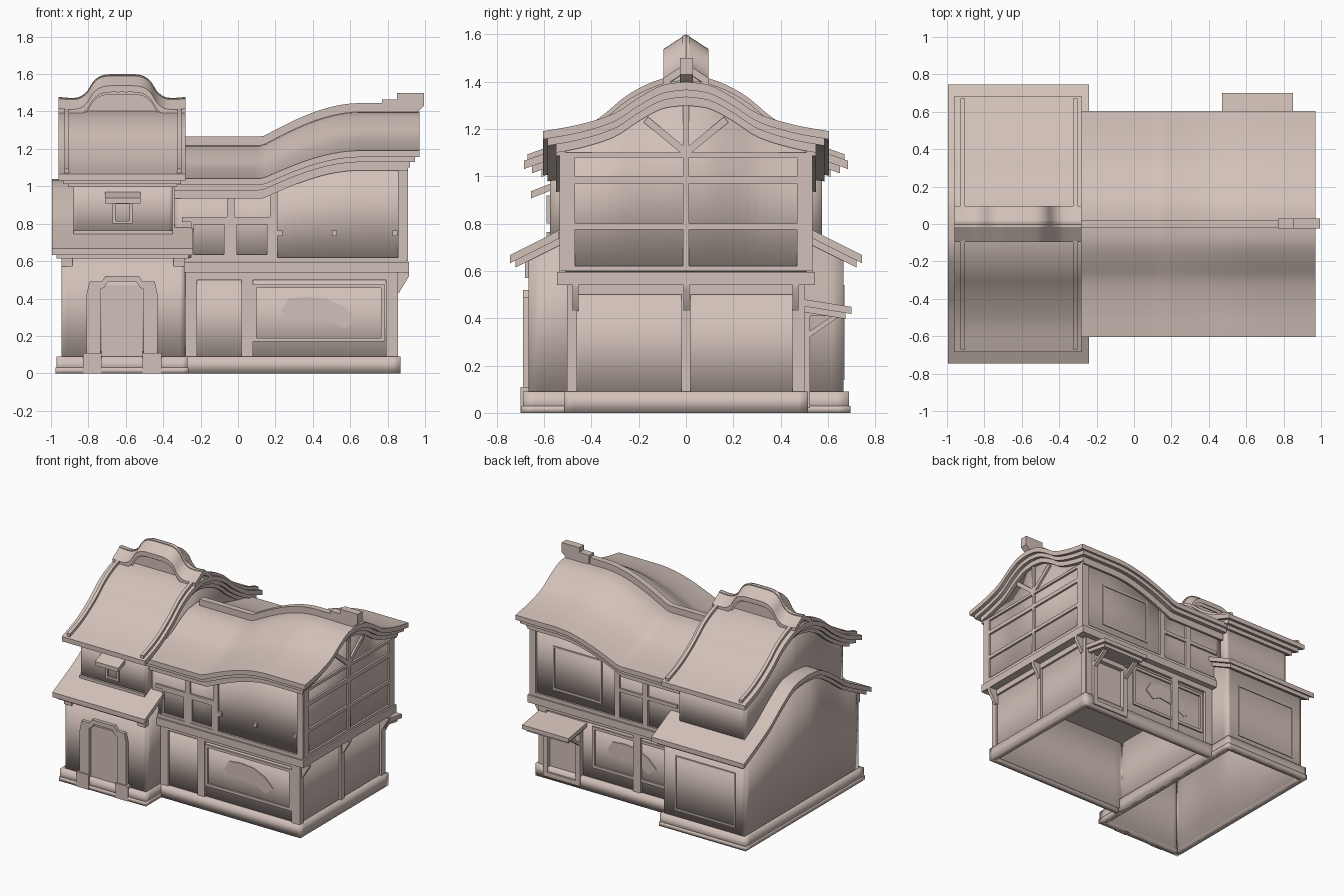
import bpy, bmesh, math

cube = bpy.data.objects.get("Cube")
if cube:
    bpy.data.objects.remove(cube, do_unlink=True)

clay = bpy.data.materials.new("pale_clay")
clay.use_nodes = True
colour = (0.64, 0.53, 0.48, 1)
clay.diffuse_color = colour
clay.node_tree.nodes["Principled BSDF"].inputs["Base Color"].default_value = colour


def finish(name, bm, recalc=True):
    if recalc:
        bmesh.ops.recalc_face_normals(bm, faces=bm.faces)
    for f in bm.faces:
        f.smooth = True
    for e in bm.edges:
        e.smooth = e.calc_face_angle(0) < 0.55
    mesh = bpy.data.meshes.new(name)
    bm.to_mesh(mesh)
    bm.free()
    mesh.materials.append(clay)
    ob = bpy.data.objects.new(name, mesh)
    bpy.context.collection.objects.link(ob)
    return ob


def steps(a, b, n):
    return [a + (b - a) * i / n for i in range(n + 1)]


def curve(pts):
    """Smooth height function through a few points."""
    def slope(i):
        a, b = pts[max(i - 1, 0)], pts[min(i + 1, len(pts) - 1)]
        return (b[1] - a[1]) / (b[0] - a[0])

    def f(t):
        t = min(max(t, pts[0][0]), pts[-1][0])
        i = max(k for k in range(len(pts) - 1) if pts[k][0] <= t)
        (x0, y0), (x1, y1) = pts[i], pts[i + 1]
        w = x1 - x0
        s = (t - x0) / w
        k = s * s * (3 - 2 * s)
        return (y0 * (1 - k) + y1 * k + w * s * (1 - s)
                * (slope(i) * (1 - s) - slope(i + 1) * s))
    return f


def slab(name, xs, ys, top, bottom):
    """Sheet over an x/y grid between two height functions."""
    bm = bmesh.new()
    up, lo = [[[bm.verts.new((x, y, h(x, y))) for y in ys] for x in xs] for h in (top, bottom)]
    nx, ny = len(xs) - 1, len(ys) - 1
    for i in range(nx):
        for j in range(ny):
            for g in (up, lo):
                bm.faces.new((g[i][j], g[i + 1][j], g[i + 1][j + 1], g[i][j + 1]))
        for j in (0, ny):
            bm.faces.new((up[i][j], up[i + 1][j], lo[i + 1][j], lo[i][j]))
    for j in range(ny):
        for i in (0, nx):
            bm.faces.new((up[i][j], up[i][j + 1], lo[i][j + 1], lo[i][j]))
    return finish(name, bm)


def shell(name, x0, x1, w, z0, top, thick=0.02):
    """Hollow walls with a shaped top edge."""
    n = 28
    xs, ys = steps(x0, x1, n), steps(-w, w, n)
    ring = ([(x, -w) for x in xs[:-1]] + [(x1, y) for y in ys[:-1]]
            + [(x, w) for x in xs[:0:-1]] + [(x0, y) for y in ys[:0:-1]])
    bm = bmesh.new()
    low = [bm.verts.new((x, y, z0)) for x, y in ring]
    high = [bm.verts.new((x, y, top(x, y))) for x, y in ring]
    for i in range(len(ring)):
        j = (i + 1) % len(ring)
        bm.faces.new((low[i], low[j], high[j], high[i]))
    ob = finish(name, bm, False)
    mod = ob.modifiers.new("thickness", "SOLIDIFY")
    mod.thickness, mod.offset = thick, -1
    return ob


def rect(u0, u1, z0, z1):
    return [(u0, z0), (u1, z0), (u1, z1), (u0, z1)]


def frame(u0, u1, z0, z1, w=0.015):
    return [rect(u0, u0 + w, z0, z1), rect(u1 - w, u1, z0, z1),
            rect(u0, u1, z0, z0 + w), rect(u0, u1, z1 - w, z1)]


def stick(a, b, w=0.03):
    dx, dz = b[0] - a[0], b[1] - a[1]
    k = w / 2 / math.hypot(dx, dz)
    n = (-dz * k, dx * k)
    return [(p[0] + s * n[0], p[1] + s * n[1]) for p, s in ((a, 1), (a, -1), (b, -1), (b, 1))]


def part(name, face, off, polys, depth):
    """Flat outlines raised from a wall facing front, back, right or left."""
    place = {"front": lambda u, z, d: (u, -d, z), "back": lambda u, z, d: (u, d, z),
             "right": lambda u, z, d: (d, u, z), "left": lambda u, z, d: (-d, u, z)}[face]
    bm = bmesh.new()
    for pts in polys:
        a, b = [[bm.verts.new(place(u, z, d)) for u, z in pts] for d in (off - 0.01, off + depth)]
        bm.faces.new(a)
        bm.faces.new(b)
        for i in range(len(pts)):
            j = (i + 1) % len(pts)
            bm.faces.new((a[i], a[j], b[j], b[i]))
    return finish(name, bm)


# Roof height functions
bell = curve([(0, 1), (.1, .93), (.2, .68), (.3, .37), (.45, .14), (.61, 0)])
upper = curve([(0, 1.41), (.12, 1.385), (.25, 1.32), (.36, 1.23), (.52, 1.13), (.7, 1.06)])
lower = curve([(0, 1.04), (.15, 1.02), (.3, .93), (.45, .82), (.58, .75), (.76, .66)])


def lift(x):
    return math.sin(math.pi / 2 * min(max((x - .13) / .53, 0), 1))


def main_top(x, y):
    return 1.04 + .15 * lift(x) + bell(abs(y)) * (.18 + .03 * lift(x))


def up_top(x, y):
    return upper(abs(y))


def low_top(x, y):
    return lower(abs(y))


def below(f, d):
    return lambda x, y: f(x, y) - d


def roof(name, x0, x1, w, top, drop=0.0, thick=0.035):
    slab(name, steps(x0, x1, 40), steps(-w, w, 40), below(top, drop), below(top, drop + thick))


# Main wing shell, floors and plinth
shell("main_plinth", -.3, .87, .515, 0, lambda x, y: .09, .04)
shell("main_lower_wall", -.3, .84, .485, .02, lambda x, y: .56)
slab("floor_band", [-.3, .915], [-.545, .545], lambda x, y: .595, lambda x, y: .54)
shell("main_upper_wall", -.34, .895, .52, .58, below(main_top, .04))

# Main roof in stepped layers, with ridge and finial
roof("main_roof", -.34, .97, .605, main_top)
roof("main_roof_underlayer", -.34, .945, .585, main_top, .03, .035)
roof("main_roof_lining", -.34, .92, .55, main_top, .06, .04)
slab("main_ridge", steps(-.3, .96, 40), [-.022, .022],
     lambda x, y: main_top(x, 0) + .045, lambda x, y: main_top(x, 0) - .03)
part("ridge_finial", "front", -.02, [[(.77, 1.4), (.77, 1.465), (.85, 1.465), (.85, 1.5),
                                      (.995, 1.5), (.995, 1.43), (.95, 1.39)]], .045)

# Corner tower
shell("tower_plinth", -.97, -.27, .69, 0, lambda x, y: .09, .04)
shell("tower_plinth_foot", -.975, -.265, .695, 0, lambda x, y: .03, .04)
shell("tower_lower_wall", -.945, -.285, .665, .02, below(low_top, .03))
roof("tower_lower_roof", -.995, -.24, .745, low_top)
roof("tower_lower_underlayer", -.97, -.265, .72, low_top, .03)
shell("tower_upper_wall", -.88, -.35, .575, .7, below(up_top, .03))
roof("tower_upper_roof", -.96, -.28, .685, up_top)
roof("tower_upper_underlayer", -.935, -.305, .65, up_top, .03)
roof("tower_upper_lining", -.91, -.33, .61, up_top, .06)
for side, x in (("right", -.915), ("left", -.315)):
    slab("verge_rib_" + side, [x - .012, x + .012], steps(-.67, .67, 40),
         below(up_top, -.022), below(up_top, .01))
    slab("lower_tower_eave_post_" + side, [x - .03, x + .03], [-.68, -.64],
         lambda x, y: .64, lambda x, y: .57)

# Arched crest over the tower ridge
crest = curve([(0, 1.6), (.1, 1.595), (.15, 1.565), (.19, 1.505), (.24, 1.475), (.35, 1.478)])


def crest_top(x, y):
    return crest(abs(x + .62)) - abs(y) * .65


slab("crest_roof", steps(-.96, -.28, 48), [-.095, 0, .095], crest_top, below(crest_top, .035))
slab("crest_rim", steps(-.94, -.3, 48), [-.075, 0, .075], below(crest_top, .03), below(crest_top, .06))
slab("crest_bar", steps(-.96, -.28, 48), [-.015, .015],
     below(crest_top, -.006), below(crest_top, .03))
slab("crest_panel", steps(-.92, -.32, 48), [-.045, .045],
     below(crest_top, .02), lambda x, y: 1.36)

# Tower entrance
half = [(.19, .03), (.19, .42), (.175, .49), (.11, .49), (.09, .52)]
inner = [(.075, .49), (.095, .46), (.115, .45), (.115, .03)]
arch = half + [(-u, z) for u, z in half[::-1]] + [(-u, z) for u, z in inner[::-1]] + inner
part("entrance_surround", "front", .665, [[(u - .62, z) for u, z in arch]], .025)
part("entrance_door", "front", .665, [rect(-.73, -.51, .03, .47)], .006)
part("entrance_feet", "front", .665, [rect(x - .05, x + .05, 0, .11) for x in (-.78, -.46)], .035)
part("tower_back_panel", "back", .665, frame(-.87, -.38, .14, .54, .01), .006)

# Tower window with hood
part("tower_window", "front", .575, frame(-.67, -.565, .8, .92), .015)
part("tower_window_sill", "front", .575, [rect(-.88, -.35, .74, .765)], .015)
slab("window_hood", [-.71, -.52], [-.655, -.56],
     lambda x, y: .975 + (y + .56) * .4, lambda x, y: .945 + (y + .56) * .4)

# Timbering shared by the front and back of the main wing
for face in ("front", "back"):
    sign = -1 if face == "front" else 1
    part(face + "_lower_posts", face, .485,
         [rect(x - .03, x + .03, .08, .55) for x in (-.25, .05, .82)]
         + [rect(-.28, .85, .5, .55)], .018)
    part(face + "_upper_posts", face, .52,
         [rect(x - w, x + w, .6, main_top(x, .53) - .06)
          for x, w in ((-.04, .02), (.19, .02), (.88, .025))]
         + [rect(-.3, .9, .595, .62), rect(-.3, .19, .81, .835)], .014)
    slab(face + "_eave_board", steps(-.34, .91, 40), [sign * .53, sign * .55],
         below(main_top, .06), below(main_top, .115))

# Front lattice panels
part("front_lower_panel", "front", .485, frame(.08, .785, .17, .475, .02), .012)
part("front_windows", "front", .52, frame(-.25, -.06, .62, .81) + frame(-.02, .17, .62, .81), .01)
part("front_pegs", "front", .52, [rect(x - .013, x + .013, .735, .765) for x in (.225, .515, .84)], .02)
fan = [(-.2, .33), (-.16, .4), (-.06, .41), (.04, .4), (.13, .36), (.2, .29), (.14, .24),
       (.08, .27), (0, .3), (-.08, .31), (-.14, .28)]
part("front_fan_plaque", "front", .485, [[(u + .43, z) for u, z in fan]], .006)

# Back panels, door and canopy
part("back_lower_panel", "back", .485, frame(-.2, .42, .17, .475, .02), .012)
part("back_fan_plaque", "back", .485, [[(.1 - u, z) for u, z in fan]], .006)
part("back_upper_panel", "back", .52, frame(.32, .72, .68, 1, .012), .006)
part("back_door_frame", "back", .485, frame(.5, .8, .02, .42, .035), .04)
part("back_door", "back", .485, [rect(.53, .77, .03, .4)], .008)
slab("back_canopy", [.47, .85], [.47, .6, .7],
     lambda x, y: .485 - (y - .47) * .16, lambda x, y: .455 - (y - .47) * .16)
slab("back_canopy_underlayer", [.49, .83], [.47, .675],
     lambda x, y: .46 - (y - .47) * .16, lambda x, y: .43 - (y - .47) * .16)
for i, x in enumerate((.51, .78)):
    part("canopy_bracket_%d" % (i + 1), "right", x,
         [stick((.49, .31), (.65, .42), .02), stick((.49, .42), (.67, .42), .02)], .02)

# Gable end timbering
part("gable_lower_timber", "right", .84,
     [rect(-.5, -.46, .08, .55), rect(-.02, .02, .08, .55), rect(.45, .5, .08, .55),
      rect(-.5, .5, .5, .55)], .016)
part("gable_upper_timber", "right", .895,
     [rect(-.53, -.47, .6, 1.1), rect(.47, .53, .6, 1.1), rect(-.012, .012, .6, 1.3),
      rect(-.5, .5, .6, .62), rect(-.5, .5, .775, .8), rect(-.5, .5, .97, 1),
      rect(-.5, .5, 1.08, 1.1), stick((0, 1.1), (-.17, 1.24)), stick((0, 1.1), (.17, 1.24))], .014)
for i, y in enumerate((-.47, 0, .46)):
    part("floor_bracket_%d" % (i + 1), "back", y,
         [[(.83, .43), (.86, .43), (.915, .52), (.915, .545), (.83, .545)]], .015)
